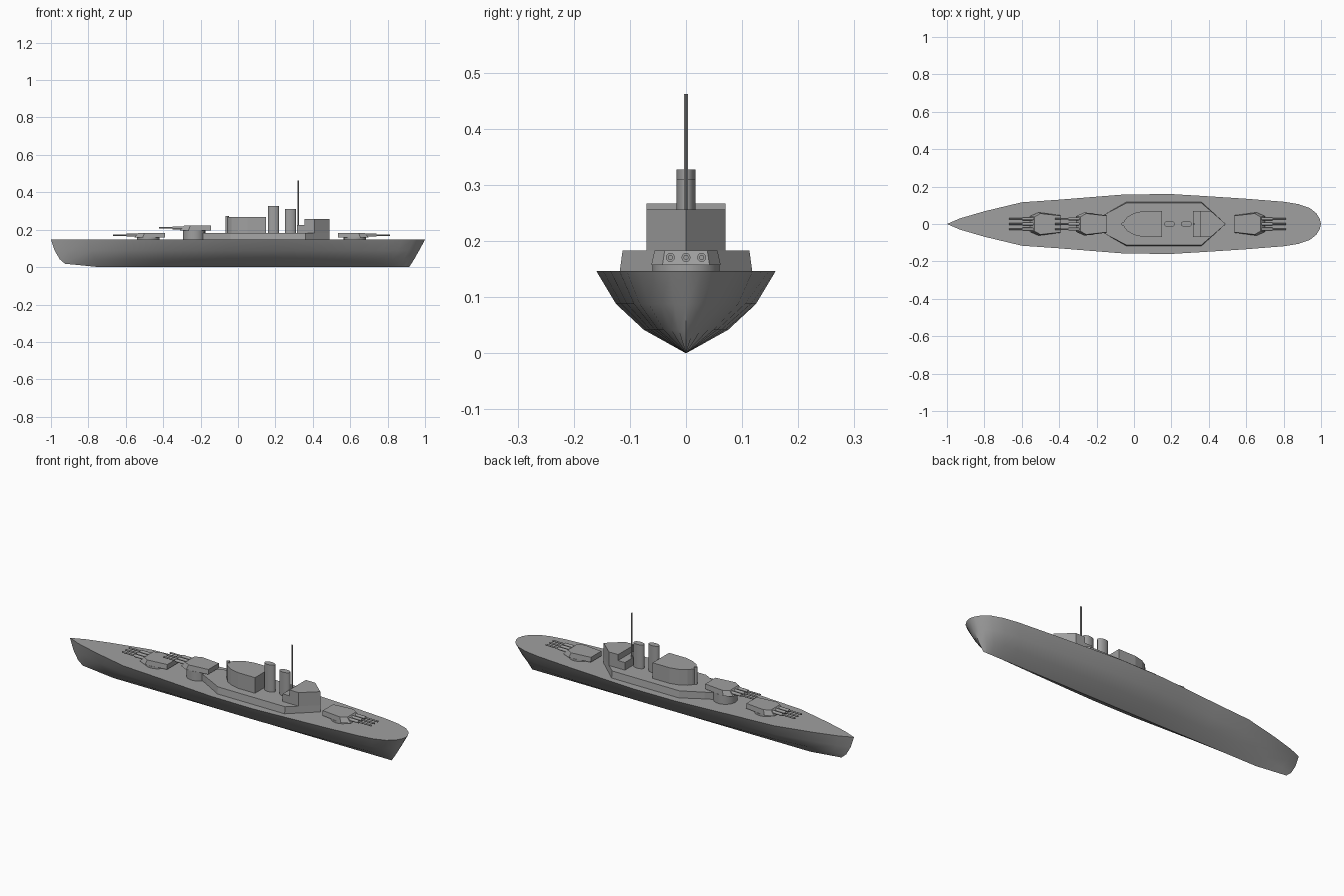
import bpy, bmesh, math
from mathutils import Matrix

cube = bpy.data.objects.get("Cube")
if cube:
    bpy.data.objects.remove(cube, do_unlink=True)

grey = bpy.data.materials.new("warship_grey")
grey.use_nodes = True
colour = (0.35, 0.35, 0.35, 1)
grey.diffuse_color = colour
grey.node_tree.nodes["Principled BSDF"].inputs["Base Color"].default_value = colour

DECK = 0.147
UPPER = 0.183


def finish(name, bm, smooth=False):
    bmesh.ops.remove_doubles(bm, verts=bm.verts, dist=0.0002)
    bmesh.ops.recalc_face_normals(bm, faces=bm.faces)
    mesh = bpy.data.meshes.new(name)
    bm.to_mesh(mesh)
    bm.free()
    mesh.materials.append(grey)
    obj = bpy.data.objects.new(name, mesh)
    bpy.context.collection.objects.link(obj)
    if smooth:
        bpy.ops.object.select_all(action="DESELECT")
        obj.select_set(True)
        bpy.context.view_layer.objects.active = obj
        bpy.ops.object.shade_smooth_by_angle(angle=math.radians(32))
    return obj


def mirrored(half):
    """Close a half outline (x, y) by reflecting it across the centreline."""
    return half + [(x, -y) for x, y in reversed(half) if y > 0]


def prism(name, half, z0, z1, top_half=None):
    bm = bmesh.new()
    low = [bm.verts.new((x, y, z0)) for x, y in mirrored(half)]
    high = [bm.verts.new((x, y, z1)) for x, y in mirrored(top_half or half)]
    bm.faces.new(low)
    bm.faces.new(high)
    n = len(low)
    for i in range(n):
        j = (i + 1) % n
        bm.faces.new((low[i], low[j], high[j], high[i]))
    return finish(name, bm)


def column(name, x, z0, z1, rx, ry=None, sides=24):
    bm = bmesh.new()
    place = Matrix.Translation((x, 0, (z0 + z1) / 2)) @ Matrix.Diagonal((rx, ry or rx, z1 - z0, 1))
    bmesh.ops.create_cone(bm, cap_ends=True, segments=sides, radius1=1, radius2=1, depth=1, matrix=place)
    return finish(name, bm, True)


# Hull: deck half-widths lofted down to a narrow keel
stations = [(-1, 0), (-.93, .03), (-.8, .068), (-.6, .116), (-.4, .13), (-.2, .146),
            (-.05, .158), (.2, .16), (.4, .148), (.6, .135), (.8, .119), (.88, .106),
            (.94, .085), (.975, .057), (.993, .028), (1, 0)]
levels = [(DECK, 1, -1, 1), (.088, .78, -.98, .968), (.042, .47, -.953, .942), (0, 0, -.925, .915)]
bm = bmesh.new()
rows = []
for x, w in stations:
    u = (x + 1) / 2
    side = []
    for z, factor, x0, x1 in levels:
        rise = .018 * max(0, 1 - u / .1) if z == 0 else 0
        side.append((x0 + u * (x1 - x0), w * factor, z + rise))
    ring = side + [(a, -b, c) for a, b, c in reversed(side[:-1])]
    rows.append([bm.verts.new(p) for p in ring])
for a, b in zip(rows, rows[1:]):
    for i in range(len(a)):
        j = (i + 1) % len(a)
        bm.faces.new((a[i], a[j], b[j], b[i]))
finish("hull", bm, True)

# Superstructure
prism("upper_deck", [(-.19, .035), (-.15, .055), (-.04, .118), (.36, .118), (.49, 0)], DECK, UPPER,
      [(-.19, .035), (-.15, .055), (-.04, .113), (.36, .113), (.49, 0)])
prism("bridge_house", [(-.06, 0), (-.052, .018), (-.035, .038), (0, .058), (.05, .07), (.15, .07)],
      UPPER, .267)
prism("aft_house", [(.355, .07), (.41, .07), (.49, 0)], UPPER, .256)
prism("aft_step", [(.315, .07), (.356, .07)], UPPER, .224)
column("bridge_post", -.058, UPPER, .274, .009, sides=12)
column("forward_funnel", .19, UPPER, .328, .03, .017)
column("aft_funnel", .28, UPPER, .311, .03, .017)
column("mast", .322, UPPER, .462, .004, sides=10)


def barrel(name, x0, x1, y, z, radius):
    bm = bmesh.new()
    place = Matrix.Translation(((x0 + x1) / 2, y, z)) @ Matrix.Rotation(math.pi / 2, 4, "Y")
    bmesh.ops.create_cone(bm, cap_ends=True, segments=12, radius1=radius, radius2=radius,
                          depth=abs(x1 - x0), matrix=place)
    finish(name, bm, True)


def turret(label, x, base, facing):
    def along(half):
        return [(x + facing * f, y) for f, y in half]

    column(label + "_barbette", x, DECK, base, .06)
    # Gunhouse with a sloped, narrowed face
    prism(label + "_gunhouse", along([(-.09, .046), (.03, .062), (.075, .042)]), base, base + .026,
          along([(-.09, .044), (.02, .056), (.052, .038)]))
    for i, y in enumerate((-.028, 0, .028)):
        z = base + .014
        barrel(f"{label}_sleeve_{i + 1}", x + facing * .055, x + facing * .115, y, z, .008)
        barrel(f"{label}_barrel_{i + 1}", x + facing * .06, x + facing * .188, y, z, .0045)


turret("bow_turret", -.48, .157, -1)
turret("raised_turret", -.235, .196, -1)
turret("stern_turret", .625, .157, 1)
